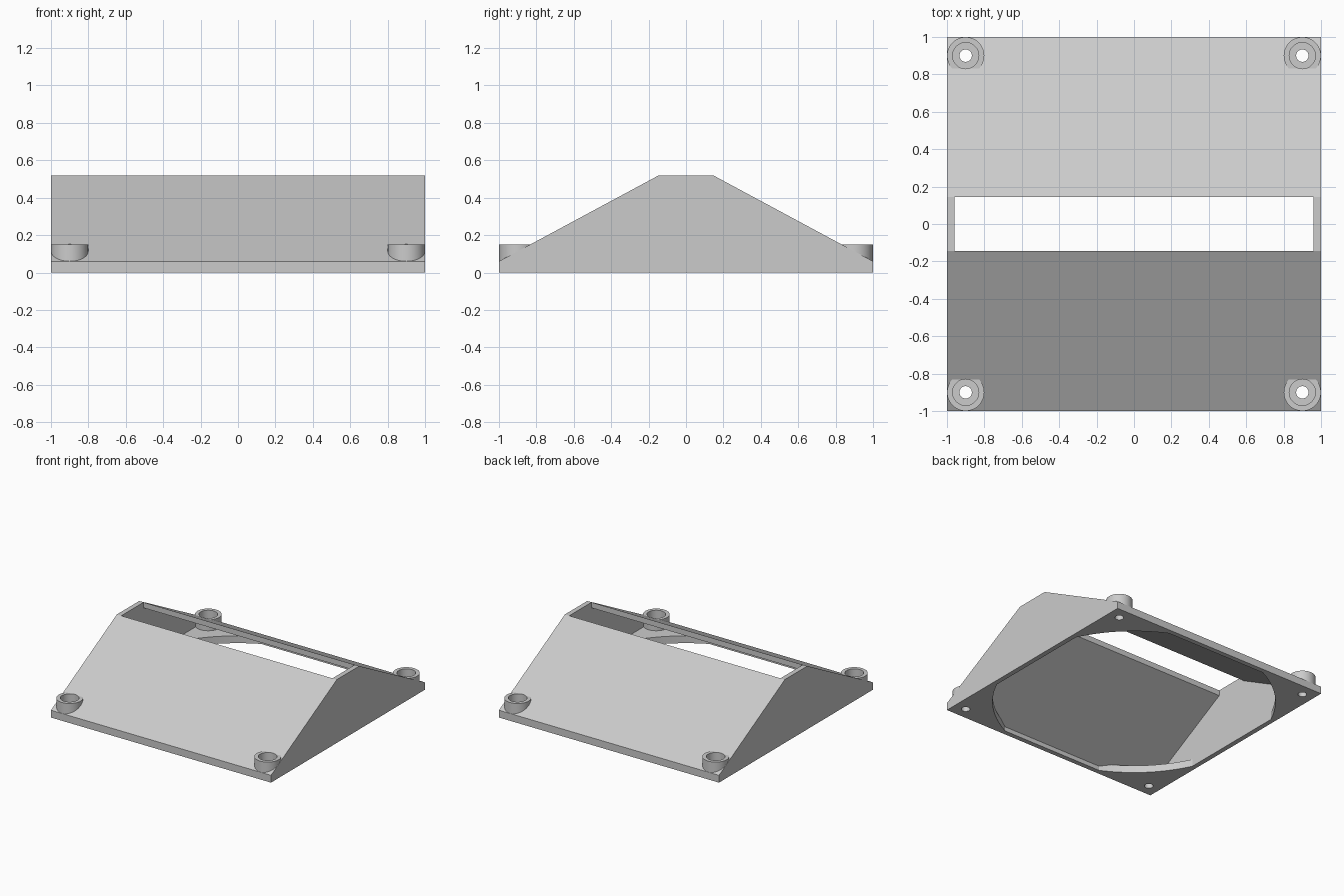
import bpy, bmesh, math

if "Cube" in bpy.data.objects:
    bpy.data.objects.remove(bpy.data.objects["Cube"], do_unlink=True)

grey = bpy.data.materials.new("light grey plastic")
grey.use_nodes = True
colour = (0.6, 0.6, 0.6, 1)
grey.diffuse_color = colour
grey.node_tree.nodes["Principled BSDF"].inputs["Base Color"].default_value = colour

LIP, TOP, PLATE, WALL = 0.145, 0.52, 0.06, 0.04
SLOPE = (TOP - PLATE) / (1 - LIP)
DROP = WALL * math.hypot(1, SLOPE)      # wall thickness measured vertically
INNER = 1 - WALL


def inner_z(y):
    return PLATE + (1 - y) * SLOPE - DROP


def finish(bm, name):
    bmesh.ops.recalc_face_normals(bm, faces=bm.faces)
    mesh = bpy.data.meshes.new(name)
    bm.to_mesh(mesh)
    bm.free()
    mesh.materials.append(grey)
    obj = bpy.data.objects.new(name, mesh)
    bpy.context.collection.objects.link(obj)
    return obj


def prism(name, half, half_width):
    """Mirror a half profile of (y, z) points and extrude it along x."""
    profile = half + [(-y, z) for y, z in reversed(half)]
    bm = bmesh.new()
    face = bm.faces.new([bm.verts.new((-half_width, y, z)) for y, z in profile])
    geom = bmesh.ops.extrude_face_region(bm, geom=[face])["geom"]
    verts = [g for g in geom if isinstance(g, bmesh.types.BMVert)]
    bmesh.ops.translate(bm, verts=verts, vec=(2 * half_width, 0, 0))
    return finish(bm, name)


def cylinder(name, radius, z0, z1, x=0, y=0, segments=64):
    bm = bmesh.new()
    bmesh.ops.create_cone(bm, cap_ends=True, segments=segments,
                          radius1=radius, radius2=radius, depth=z1 - z0)
    bmesh.ops.translate(bm, verts=bm.verts, vec=(x, y, (z0 + z1) / 2))
    return finish(bm, name)


def combine(obj, tool, operation):
    """Apply a boolean and discard the tool."""
    mod = obj.modifiers.new("cut", "BOOLEAN")
    mod.operation, mod.object, mod.solver = operation, tool, "EXACT"
    bpy.context.view_layer.objects.active = obj
    bpy.ops.object.modifier_apply(modifier=mod.name)
    bpy.data.objects.remove(tool, do_unlink=True)


# Outer hood with two sloping sides and a flat ridge
hood = prism("duct_hood", [(1, 0), (1, PLATE), (LIP, TOP)], 1)

# Hollow above the base plate, open through the ridge slot
start = 1 - DROP / SLOPE
cavity = prism("cavity", [(start, PLATE), (LIP, inner_z(LIP)), (LIP, 0.7)], INNER)
combine(hood, cavity, "DIFFERENCE")

# Round opening in the base plate, flattened against the four walls
opening = cylinder("opening", 1.065, -0.1, 0.08, segments=128)
limit = prism("limit", [(INNER, -0.2), (INNER, inner_z(INNER)), (LIP, inner_z(LIP))], INNER)
combine(opening, limit, "INTERSECT")
combine(hood, opening, "DIFFERENCE")

# Corner screw bosses with counterbores and through holes
corners = [(x, y) for x in (-0.9, 0.9) for y in (-0.9, 0.9)]
for x, y in corners:
    combine(hood, cylinder("boss", 0.0995, 0.03, 0.15, x, y), "UNION")
for x, y in corners:
    combine(hood, cylinder("counterbore", 0.07, PLATE, 0.3, x, y), "DIFFERENCE")
    combine(hood, cylinder("screw_hole", 0.033, -0.1, 0.2, x, y), "DIFFERENCE")

bpy.ops.object.select_all(action="DESELECT")
hood.select_set(True)
bpy.context.view_layer.objects.active = hood
bpy.ops.object.shade_smooth_by_angle(angle=math.radians(20))
